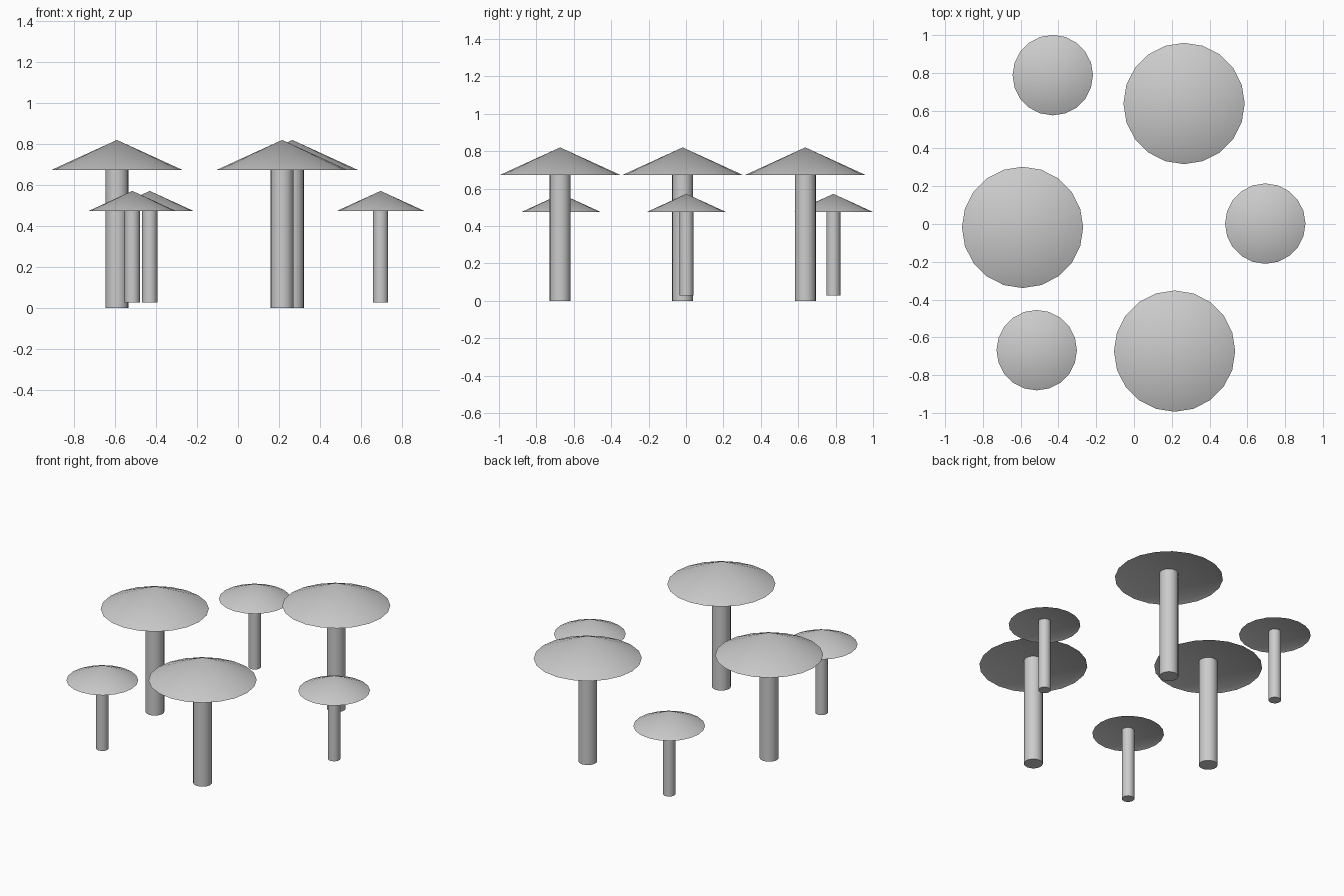
import bpy, bmesh, math

if "Cube" in bpy.data.objects:
    bpy.data.objects.remove(bpy.data.objects["Cube"])


def lathe(name, profile, sides, loc, scale):
    """Revolve an (r, z) profile around z into a closed solid."""
    bm = bmesh.new()
    rings = []
    for r, z in profile:
        if r == 0:
            rings.append([bm.verts.new((0, 0, z))])
        else:
            rings.append([bm.verts.new((r * math.cos(2 * math.pi * i / sides),
                                        r * math.sin(2 * math.pi * i / sides), z))
                          for i in range(sides)])
    for a, b in zip(rings, rings[1:]):
        for i in range(sides):
            j = (i + 1) % sides
            if len(a) == 1:
                bm.faces.new((a[0], b[j], b[i]))
            elif len(b) == 1:
                bm.faces.new((a[i], a[j], b[0]))
            else:
                bm.faces.new((a[i], a[j], b[j], b[i]))
    bmesh.ops.recalc_face_normals(bm, faces=bm.faces)
    mesh = bpy.data.meshes.new(name)
    bm.to_mesh(mesh)
    bm.free()
    obj = bpy.data.objects.new(name, mesh)
    obj.location = loc
    obj.scale = (scale,) * 3
    bpy.context.collection.objects.link(obj)
    bpy.ops.object.select_all(action='DESELECT')
    obj.select_set(True)
    bpy.context.view_layer.objects.active = obj
    bpy.ops.object.shade_smooth_by_angle(angle=math.radians(30))
    return obj


# Stem cylinder, and cone cap with a shallow hollow underside
STEM = [(0, 0), (0.056, 0), (0.056, 0.715), (0, 0.715)]
CAP = [(0, 0.71), (0.29, 0.685), (0.321, 0.673), (0, 0.82)]


def mushroom(name, x, y, z, scale):
    lathe(name + "_stem", STEM, 20, (x, y, z), scale)
    lathe(name + "_cap", CAP, 20, (x, y, z), scale)


# Three large mushrooms on the ground
for i, (x, y) in enumerate([(-0.59, -0.018), (0.265, 0.638), (0.215, -0.673)]):
    mushroom(f"large_mushroom_{i + 1}", x, y, 0, 1)

# Three small mushrooms, slightly raised
for i, (x, y) in enumerate([(-0.43, 0.788), (0.695, 0.002), (-0.515, -0.668)]):
    mushroom(f"small_mushroom_{i + 1}", x, y, 0.028, 0.663)
